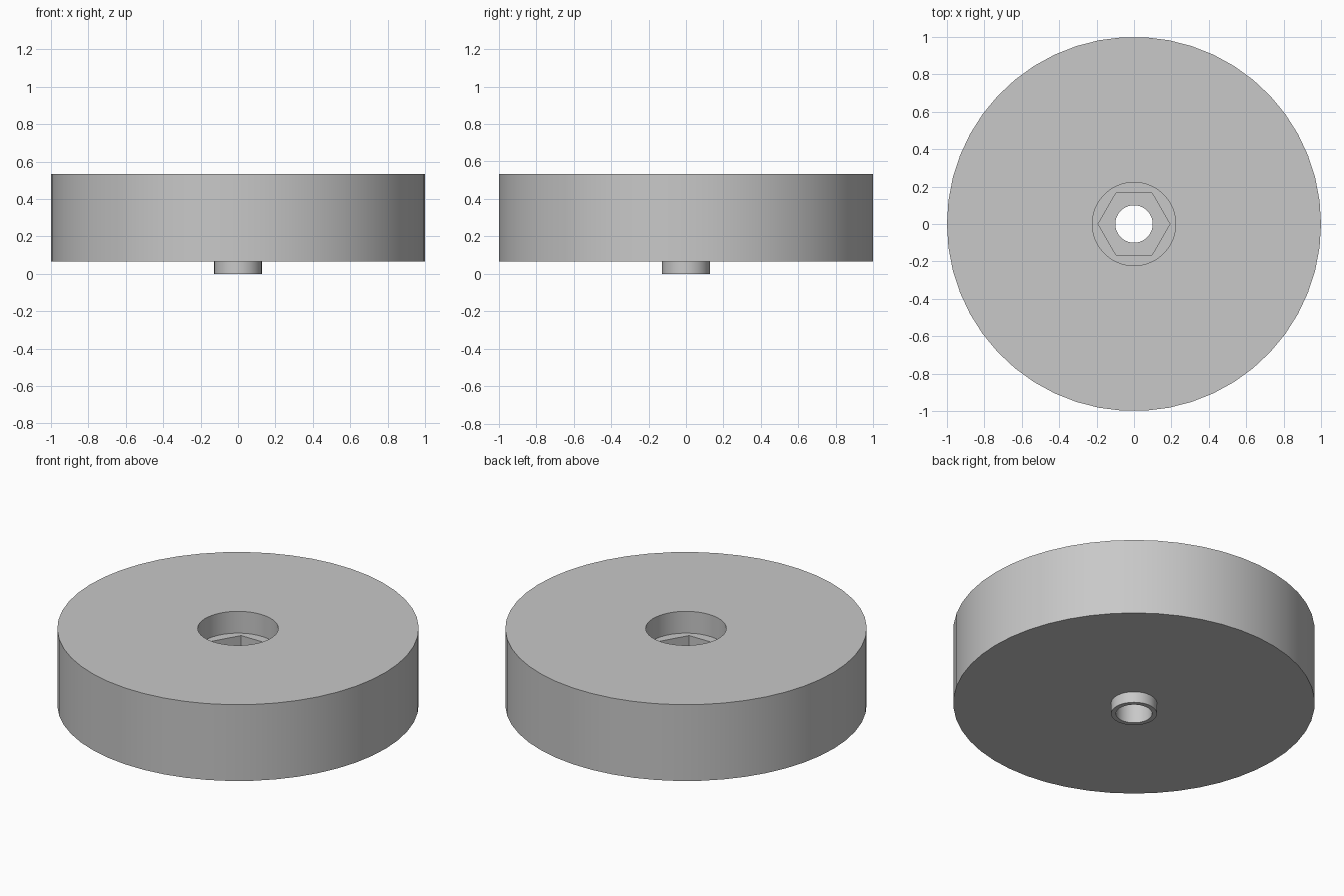
import bpy, bmesh
from math import radians
from mathutils import Matrix

cube = bpy.data.objects.get("Cube")
if cube:
    bpy.data.objects.remove(cube, do_unlink=True)

SIDES = 50

grey = bpy.data.materials.new("plain grey")
grey.use_nodes = True
color = (0.58, 0.58, 0.58, 1)
grey.diffuse_color = color
grey.node_tree.nodes["Principled BSDF"].inputs["Base Color"].default_value = color


def add_object(name, bm):
    bmesh.ops.recalc_face_normals(bm, faces=bm.faces)
    mesh = bpy.data.meshes.new(name)
    bm.to_mesh(mesh)
    bm.free()
    mesh.materials.append(grey)
    obj = bpy.data.objects.new(name, mesh)
    bpy.context.collection.objects.link(obj)
    return obj


def lathe(name, profile):
    """Turn a closed (radius, height) profile around the z axis."""
    bm = bmesh.new()
    verts = [bm.verts.new((r, 0, z)) for r, z in profile]
    edges = [bm.edges.new((a, b)) for a, b in zip(verts, verts[1:] + verts[:1])]
    bmesh.ops.spin(bm, geom=verts + edges, cent=(0, 0, 0), axis=(0, 0, 1),
                   angle=radians(360), steps=SIDES)
    bmesh.ops.remove_doubles(bm, verts=bm.verts, dist=0.0005)
    return add_object(name, bm)


# Wheel disc with bottom boss, through bore and round top recess
wheel = lathe("wheel", [
    (0.1, 0), (0.127, 0), (0.127, 0.067), (1, 0.067),
    (1, 0.533), (0.223, 0.533), (0.223, 0.4), (0.1, 0.4)])

# Hexagonal nut pocket below the recess
bm = bmesh.new()
bmesh.ops.create_cone(bm, cap_ends=True, segments=6, radius1=0.192, radius2=0.192,
                      depth=0.2, matrix=Matrix.Translation((0, 0, 0.367))
                      @ Matrix.Rotation(radians(30), 4, "Z"))
# Point the corners along x
if max(v.co.x for v in bm.verts) < 0.18:
    bmesh.ops.rotate(bm, verts=bm.verts, cent=(0, 0, 0),
                     matrix=Matrix.Rotation(radians(30), 3, "Z"))
cutter = add_object("nut_pocket_cutter", bm)
cutter.hide_render = True

cut = wheel.modifiers.new("nut pocket", "BOOLEAN")
cut.operation = "DIFFERENCE"
cut.solver = "EXACT"
cut.object = cutter
bpy.context.view_layer.objects.active = wheel
wheel.select_set(True)
bpy.ops.object.modifier_apply(modifier=cut.name)
bpy.data.objects.remove(cutter, do_unlink=True)

# Smooth round walls, crisp rims
bpy.ops.object.select_all(action="DESELECT")
wheel.select_set(True)
bpy.ops.object.shade_smooth_by_angle(angle=radians(30))
